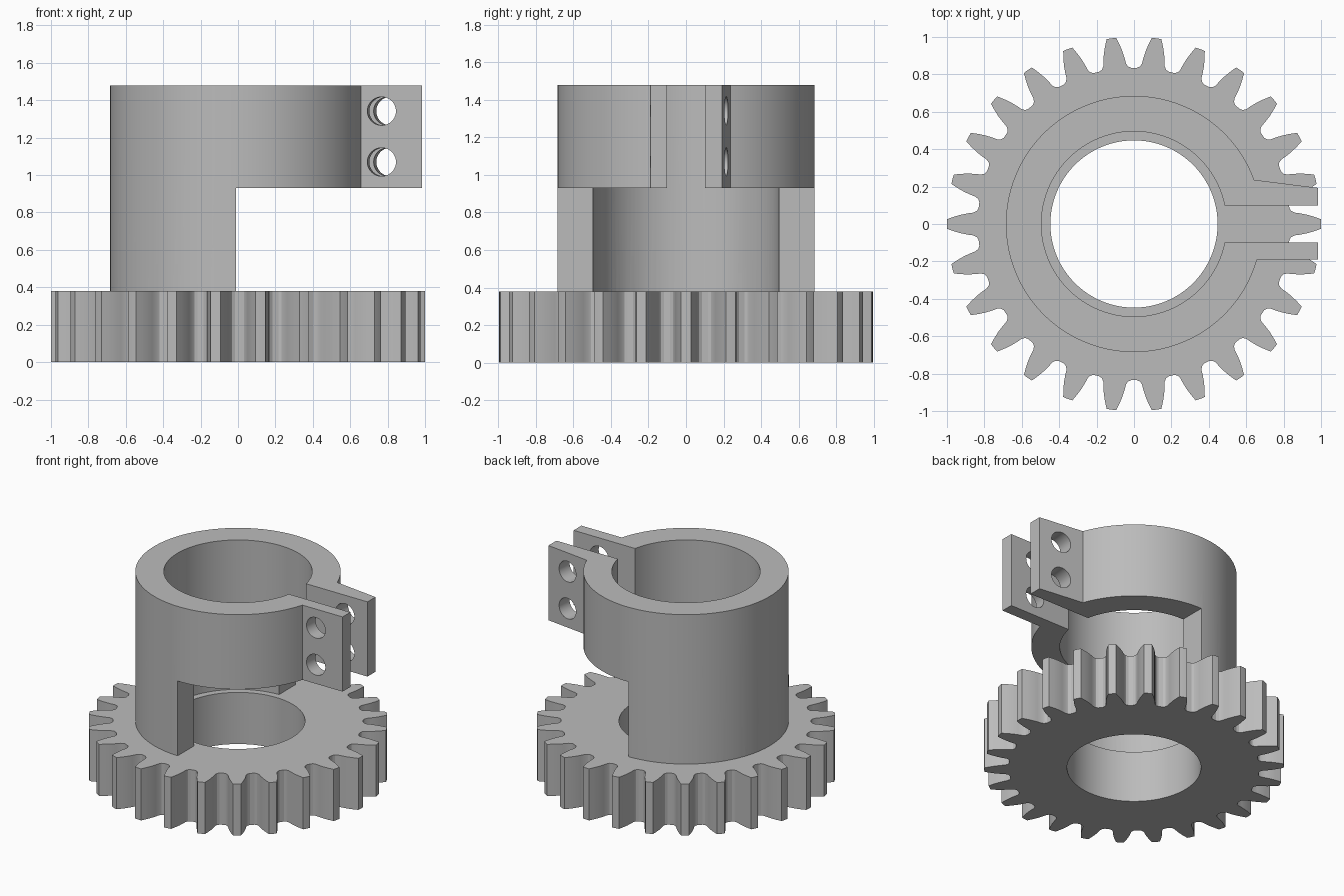
import bpy, bmesh, math
from mathutils import Vector

if "Cube" in bpy.data.objects:
    bpy.data.objects.remove(bpy.data.objects["Cube"])

TEETH = 26
GEAR_TOP, CLAMP_BASE, TOP = 0.38, 0.93, 1.48
BORE, INNER, OUTER = 0.447, 0.495, 0.685

grey = bpy.data.materials.new("plain grey")
grey.diffuse_color = (0.5, 0.5, 0.5, 1)
grey.use_nodes = True
grey.node_tree.nodes["Principled BSDF"].inputs["Base Color"].default_value = grey.diffuse_color


def arc(radius, start, end, steps):
    return [(radius * math.cos(start + (end - start) * i / steps),
             radius * math.sin(start + (end - start) * i / steps))
            for i in range(steps + 1)]


def prism(name, loops, z0, z1):
    """Extrude a flat outline, with optional hole loops, from z0 to z1."""
    bm = bmesh.new()
    edges = []
    for loop in loops:
        vs = [bm.verts.new((x, y, z0)) for x, y in loop]
        if len(loops) == 1:
            bm.faces.new(vs)
        else:
            edges += [bm.edges.new((vs[i - 1], vs[i])) for i in range(len(vs))]
    if edges:
        bmesh.ops.triangle_fill(bm, edges=edges, use_beauty=True)
    ext = bmesh.ops.extrude_face_region(bm, geom=bm.faces[:], use_keep_orig=True)
    bmesh.ops.translate(bm, vec=(0, 0, z1 - z0),
                        verts=[g for g in ext["geom"] if isinstance(g, bmesh.types.BMVert)])
    bmesh.ops.recalc_face_normals(bm, faces=bm.faces[:])
    me = bpy.data.meshes.new(name)
    bm.to_mesh(me)
    bm.free()
    me.materials.append(grey)
    ob = bpy.data.objects.new(name, me)
    bpy.context.collection.objects.link(ob)
    return ob


def boolean(target, tool, operation):
    bpy.context.view_layer.objects.active = target
    mod = target.modifiers.new("boolean", "BOOLEAN")
    mod.operation, mod.solver, mod.object = operation, "EXACT", tool
    bpy.ops.object.modifier_apply(modifier=mod.name)
    bpy.data.objects.remove(tool)


# Gear: one tooth flank as (radius, half width), mirrored and repeated
flank = [(0.835, 0.085), (0.843, 0.070), (0.86, 0.061), (0.89, 0.057),
         (0.925, 0.050), (0.96, 0.040), (0.999, 0.026)]
outline = []
for t in range(TEETH):
    a = 2 * math.pi * t / TEETH
    side = [(r, -w / r) for r, w in flank]
    for r, da in side + [(1.0, 0)] + [(r, -d) for r, d in reversed(side)]:
        outline.append((r * math.cos(a + da), r * math.sin(a + da)))
gear = prism("geared_clamp_collar", [outline, arc(BORE, 0, 2 * math.pi, 96)[:-1]], 0, GEAR_TOP)

# Split collar with two clamping ears; its foot is sunk into the gear
slot = math.asin(0.1 / INNER)
outer = arc(OUTER, math.atan2(0.235, 0.64), 2 * math.pi - math.atan2(0.19, 0.655), 90)
inner = arc(INNER, 2 * math.pi - slot, slot, 90)
profile = ([(0.985, 0.1), (0.985, 0.193)] + outer
           + [(0.985, -0.19), (0.985, -0.1)] + inner)
collar = prism("collar", [profile], 0.25, TOP)

# Open the lower half of the collar on the ear side
opening = prism("opening_cutter", [[(-0.012, -1.2), (1.2, -1.2), (1.2, 1.2), (-0.012, 1.2)]],
                0.1, CLAMP_BASE)
boolean(collar, opening, "DIFFERENCE")

# Slightly slanted bolt holes through both ears
axis = Vector((0.115, 0.993, 0)).normalized()
for z in (1.07, 1.342):
    hole = prism("hole_cutter", [arc(0.076, 0, 2 * math.pi, 40)[:-1]], -0.42, 0.42)
    hole.rotation_mode = "QUATERNION"
    hole.rotation_quaternion = axis.to_track_quat("Z", "X")
    hole.location = (0.79, 0, z)
    bpy.context.view_layer.update()
    boolean(collar, hole, "DIFFERENCE")

boolean(gear, collar, "UNION")

# Smooth round walls, sharp edges elsewhere
bpy.ops.object.select_all(action="DESELECT")
gear.select_set(True)
bpy.context.view_layer.objects.active = gear
bpy.ops.object.shade_smooth_by_angle(angle=math.radians(25))
